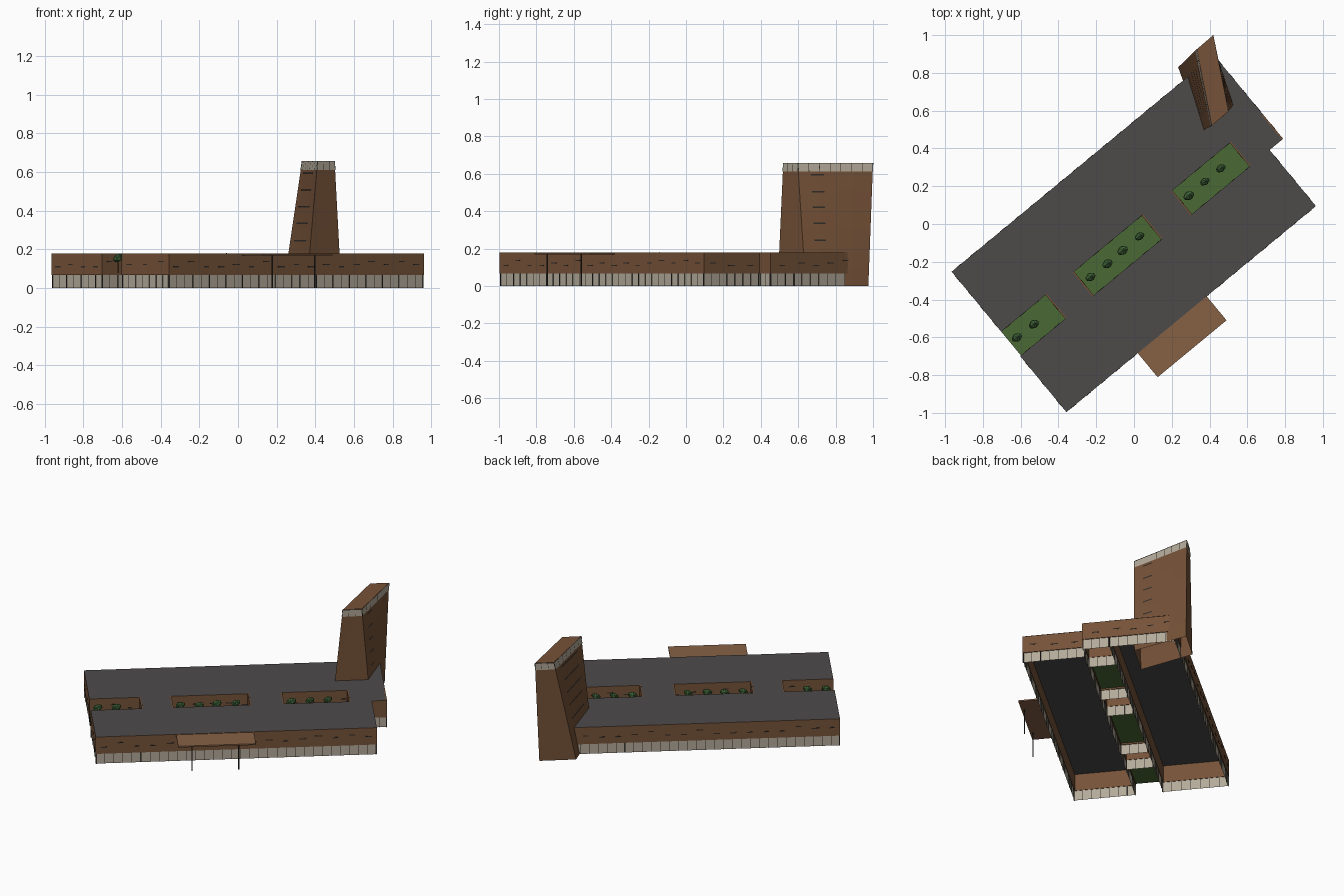
import bpy, bmesh, math, random
from mathutils import Vector, Matrix

if "Cube" in bpy.data.objects:
    bpy.data.objects.remove(bpy.data.objects["Cube"])

random.seed(4)
ROT = Matrix.Rotation(math.radians(39.55), 4, 'Z')   # plan is turned on the site
H, G = 0.18, 0.067                                   # roof height, glass band height


def mat(name, r, g, b):
    m = bpy.data.materials.new(name)
    m.diffuse_color = (r, g, b, 1)
    m.use_nodes = True
    m.node_tree.nodes["Principled BSDF"].inputs["Base Color"].default_value = m.diffuse_color
    return m


BRICK = mat("brick", 0.18, 0.085, 0.04)
CANOPY = mat("canopy_brown", 0.24, 0.12, 0.06)
ROOF = mat("roof_grey", 0.075, 0.07, 0.068)
GLASS = mat("pale_glass", 0.45, 0.4, 0.32)
DARK = mat("dark_frame", 0.03, 0.026, 0.022)
GRASS = mat("grass", 0.07, 0.14, 0.035)
LEAF = mat("leaf", 0.05, 0.13, 0.04)


def finish(bm, name, m, local=True):
    if local:
        bm.transform(ROT)
    me = bpy.data.meshes.new(name)
    bm.to_mesh(me)
    bm.free()
    me.materials.append(m)
    ob = bpy.data.objects.new(name, me)
    bpy.context.collection.objects.link(ob)
    return ob


def quad(bm, pts):
    return bm.faces.new([bm.verts.new(p) for p in pts])


def box(bm, a, b):
    a, b = Vector(a), Vector(b)
    s = b - a
    bmesh.ops.create_cube(bm, size=1, matrix=Matrix.Translation((a + b) / 2) @
                          Matrix.Diagonal((abs(s.x), abs(s.y), abs(s.z), 1)))


def bar(bm, p, q, t, axis):
    """thin box from p to q lying on a wall that runs along axis"""
    d = Vector((0, t, 0)) if axis == 0 else Vector((t, 0, 0))
    box(bm, Vector(p) - d, Vector(q) + d)


brick, glass, frame, slit, roof, grass = (bmesh.new() for _ in range(6))


def wall(p, q, inward):
    """brick band above a glass band with mullions and scattered slit windows"""
    axis = 0 if abs(q[0] - p[0]) > abs(q[1] - p[1]) else 1
    n = Vector((inward[0], inward[1], 0))
    P, Q = Vector((*p, 0)), Vector((*q, 0))
    up = Vector((0, 0, 1))
    box(brick, P + up * G, Q + n * 0.008 + up * H)
    g0, g1 = P + n * 0.005, Q + n * 0.005
    quad(glass, (g0, g1, g1 + up * G, g0 + up * G))
    length = (Q - P).length
    d = (Q - P) / length
    k = max(2, round(length / 0.055))
    for i in range(k + 1):
        c = g0 + d * min(max(length * i / k, 0.002), length - 0.002)
        bar(frame, c - d * 0.0015, c + d * 0.0015 + up * G, 0.002, axis)
    k = int(length / 0.1)
    for i in range(k):
        c = P + d * (length * (i + 0.5) / k) + up * random.choice((0.11, 0.122, 0.137))
        w = random.uniform(0.015, 0.024)
        bar(slit, c - d * w - up * 0.003, c + d * w + up * 0.003, 0.0015, axis)


def slab(bm, u0, u1, v0, v1, z):
    quad(bm, ((u0, v0, z), (u1, v0, z), (u1, v1, z), (u0, v1, z)))


def block(u0, u1, v0, v1):
    wall((u0, v0), (u1, v0), (0, 1))
    wall((u0, v1), (u1, v1), (0, -1))
    wall((u0, v0), (u0, v1), (1, 0))
    wall((u1, v0), (u1, v1), (-1, 0))
    slab(roof, u0, u1, v0, v1, H + 0.001)


# two long wings
V0, V1 = -0.155, 0.008
block(-0.91, 0.803, -0.54, V0)
block(-0.905, 0.896, V1, 0.42)

# linking blocks between the wings, with planted courts in the gaps
for u0, u1 in ((-0.60, -0.405), (0.06, 0.27), (0.665, 0.896)):
    wall((u0, V0), (u0, V1), (1, 0))
    wall((u1, V0), (u1, V1), (-1, 0))
    slab(roof, u0 + 0.008, u1 - 0.008, V0, V1, H + 0.001)
wall((0.803, V0), (0.896, V0), (0, 1))
for u0, u1 in ((-0.905, -0.60), (-0.405, 0.06), (0.27, 0.665)):
    slab(grass, u0, u1, V0, V1, 0.077)

finish(brick, "brick_walls", BRICK)
finish(glass, "ground_floor_glazing", GLASS)
finish(frame, "glazing_mullions", DARK)
finish(slit, "slit_windows", DARK)
finish(roof, "flat_roofs", ROOF)
finish(grass, "court_lawns", GRASS)

# entrance canopy on two posts
bm = bmesh.new()
box(bm, (-0.42, -0.705, 0.168), (0.053, -0.54, 0.177))
finish(bm, "entrance_canopy", CANOPY)
bm = bmesh.new()
for u in (-0.335, -0.05):
    bmesh.ops.create_cone(bm, cap_ends=True, segments=8, radius1=0.004, radius2=0.004,
                          depth=0.168, matrix=Matrix.Translation((u, -0.685, 0.084)))
finish(bm, "canopy_posts", DARK)

# court trees (world positions)
crowns, trunks = bmesh.new(), bmesh.new()
for x, y in ((-0.62, -0.60), (-0.53, -0.53), (-0.23, -0.28), (-0.14, -0.21), (-0.06, -0.14),
             (0.03, -0.065), (0.29, 0.15), (0.375, 0.225), (0.46, 0.295)):
    r = random.uniform(0.022, 0.027)
    z = random.uniform(0.148, 0.158)
    for dx, dy, dz, s in ((0, 0, 0, 1), (0.011, 0.006, 0.006, 0.7), (-0.01, -0.007, -0.006, 0.75)):
        bmesh.ops.create_icosphere(crowns, subdivisions=1, radius=r * s,
                                   matrix=Matrix.Translation((x + dx, y + dy, z + dz)) @
                                   Matrix.Diagonal((1, 1, 0.9, 1)))
    bmesh.ops.create_cone(trunks, cap_ends=True, segments=6, radius1=0.004, radius2=0.003,
                          depth=0.07, matrix=Matrix.Translation((x, y, 0.112)))
finish(crowns, "tree_crowns", LEAF, False)
finish(trunks, "tree_trunks", BRICK, False)

# twisted, leaning tower
TH, TG = 0.66, 0.612
BASE = [Vector(p) for p in ((0.234, 0.83, 0), (0.355, 0.49, 0), (0.535, 0.64, 0), (0.405, 0.975, 0))]
TOP = [Vector(p) for p in ((0.332, 0.925, TH), (0.412, 0.52, TH), (0.50, 0.597, TH), (0.42, 1.0, TH))]


def tp(side, t, z):
    """point on a tower face: t along the side, z height"""
    f, j = z / TH, (side + 1) % 4
    return BASE[side].lerp(TOP[side], f).lerp(BASE[j].lerp(TOP[j], f), t)


def strip(bm, side, t0, t1, z0, z1, off):
    n = (BASE[(side + 1) % 4] - BASE[side]).cross(Vector((0, 0, 1))).normalized() * off
    quad(bm, [tp(side, t, z) + n for t, z in ((t0, z0), (t1, z0), (t1, z1), (t0, z1))])


body, band, bars, slits = (bmesh.new() for _ in range(4))
STEPS = 6
for s in range(4):
    for i in range(STEPS):
        for k in range(4):
            strip(body, s, k / 4, (k + 1) / 4, TG * i / STEPS, TG * (i + 1) / STEPS, 0)
    strip(band, s, 0, 1, TG, TH - 0.002, 0)
    panes = 7 if s % 2 == 0 else 3
    w = 0.004 if s % 2 == 0 else 0.008
    for k in range(panes + 1):
        c = min(max(k / panes, w), 1 - w)
        strip(bars, s, c - w, c + w, TG, TH - 0.002, 0.002)
quad(body, TOP[::1])
for z in (0.245, 0.335, 0.42, 0.505, 0.595):
    strip(slits, 0, 0.2, 0.8, z - 0.004, z + 0.004, 0.002)
    strip(slits, 2, 0.17, 0.34, z - 0.004, z + 0.004, 0.002)
bmesh.ops.remove_doubles(body, verts=body.verts, dist=0.0005)
finish(body, "tower_body", BRICK, False)
finish(band, "tower_top_glazing", GLASS, False)
finish(bars, "tower_mullions", DARK, False)
finish(slits, "tower_slits", DARK, False)
